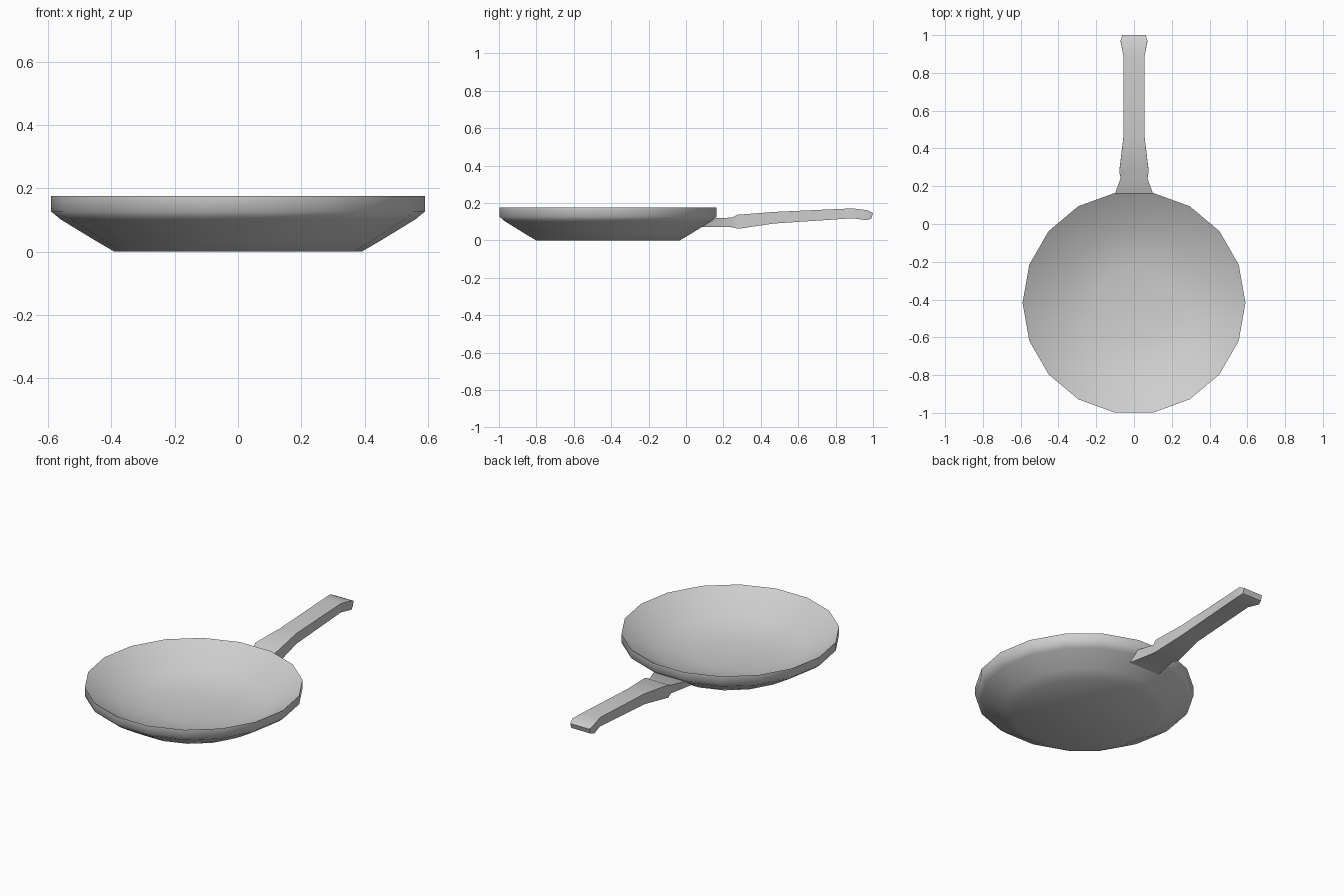
import bpy, bmesh, math

if "Cube" in bpy.data.objects:
    bpy.data.objects.remove(bpy.data.objects["Cube"])

metal = bpy.data.materials.new("light_grey_metal")
metal.diffuse_color = (0.62, 0.62, 0.62, 1)
metal.use_nodes = True
metal.node_tree.nodes["Principled BSDF"].inputs["Base Color"].default_value = metal.diffuse_color


def finish(bm, name, angle):
    bmesh.ops.recalc_face_normals(bm, faces=bm.faces[:])
    me = bpy.data.meshes.new(name)
    bm.to_mesh(me)
    bm.free()
    me.materials.append(metal)
    ob = bpy.data.objects.new(name, me)
    bpy.context.collection.objects.link(ob)
    bpy.ops.object.select_all(action='DESELECT')
    ob.select_set(True)
    bpy.context.view_layer.objects.active = ob
    bpy.ops.object.shade_smooth_by_angle(angle=math.radians(angle))
    return ob


def loft(bm, rings):
    """Join consecutive closed rings of vertices with quads."""
    for a, b in zip(rings, rings[1:]):
        n = len(a)
        for i in range(n):
            j = (i + 1) % n
            bm.faces.new((a[i], a[j], b[j], b[i]))


# Pan bowl: outside profile up to the rim, then the dished inside, 18 sides
SIDES, CENTRE_Y, DISH_Z = 18, -0.417, 0.02
profile = [(0.39, 0.0), (0.45, 0.035), (0.56, 0.102), (0.59, 0.127), (0.59, 0.176),
           (0.40, 0.062), (0.20, 0.03)]
bm = bmesh.new()
rings = []
for r, z in profile:
    rings.append([bm.verts.new((r * math.cos(2 * math.pi * i / SIDES),
                                CENTRE_Y + r * math.sin(2 * math.pi * i / SIDES), z))
                  for i in range(SIDES)])
loft(bm, rings)
bm.faces.new(rings[0][::-1])
centre = bm.verts.new((0, CENTRE_Y, DISH_Z))
for i in range(SIDES):
    bm.faces.new((rings[-1][i], rings[-1][(i + 1) % SIDES], centre))
finish(bm, "pan_bowl", 60)

# Handle: four-sided sections (top y, top z, bottom y, bottom z, top half width, bottom half width)
sections = [
    (0.155, 0.118, 0.085, 0.071, 0.103, 0.100),
    (0.245, 0.122, 0.24, 0.071, 0.070, 0.070),
    (0.275, 0.137, 0.28, 0.062, 0.078, 0.078),
    (0.47, 0.152, 0.47, 0.090, 0.055, 0.055),
    (0.89, 0.171, 0.89, 0.118, 0.056, 0.056),
    (0.97, 0.161, 0.965, 0.108, 0.071, 0.071),
    (1.00, 0.146, 0.99, 0.116, 0.063, 0.063),
]
bm = bmesh.new()
rings = []
for yt, zt, yb, zb, wt, wb in sections:
    rings.append([bm.verts.new(p) for p in
                  ((-wb, yb, zb), (wb, yb, zb), (wt, yt, zt), (-wt, yt, zt))])
loft(bm, rings)
bm.faces.new(rings[0][::-1])
bm.faces.new(rings[-1])
finish(bm, "handle", 40)
